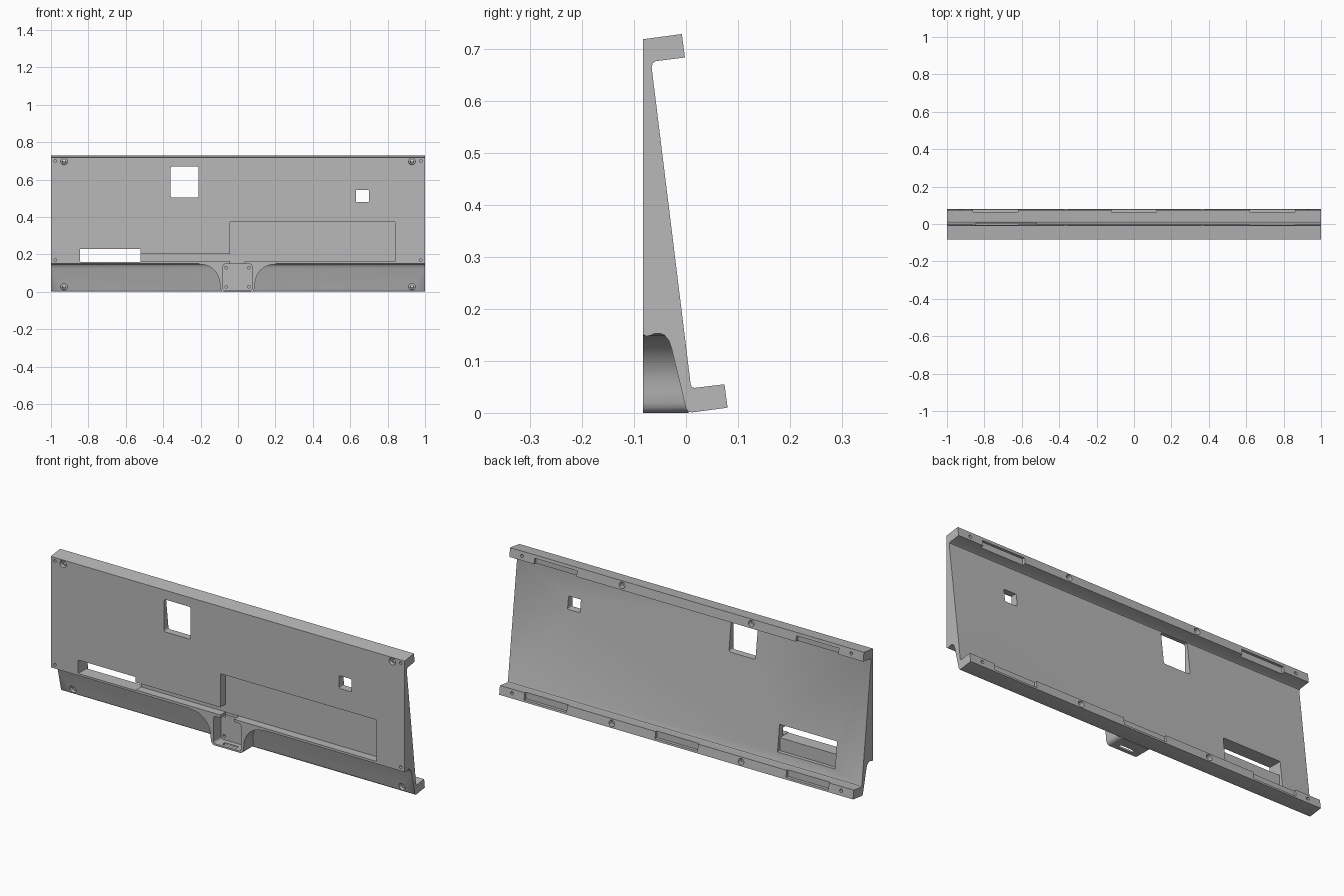
import bpy, bmesh, math
from mathutils import Matrix, Vector

cube = bpy.data.objects.get("Cube")
if cube:
    bpy.data.objects.remove(cube, do_unlink=True)

grey = bpy.data.materials.new("plain grey")
grey.use_nodes = True
grey.diffuse_color = (0.48, 0.48, 0.48, 1)
grey.node_tree.nodes["Principled BSDF"].inputs["Base Color"].default_value = (0.48, 0.48, 0.48, 1)

FRONT = -0.083
TILT = math.radians(7.3)


def finish(bm, name):
    bmesh.ops.recalc_face_normals(bm, faces=bm.faces)
    mesh = bpy.data.meshes.new(name)
    bm.to_mesh(mesh)
    bm.free()
    mesh.materials.append(grey)
    obj = bpy.data.objects.new(name, mesh)
    bpy.context.collection.objects.link(obj)
    return obj


def prism(name, points, offset):
    """Extrude a closed outline along the offset."""
    bm = bmesh.new()
    face = bm.faces.new([bm.verts.new(p) for p in points])
    out = bmesh.ops.extrude_face_region(bm, geom=[face])
    verts = [v for v in out["geom"] if isinstance(v, bmesh.types.BMVert)]
    bmesh.ops.translate(bm, verts=verts, vec=offset)
    return finish(bm, name)


def block(x, y, z, r=0):
    """Box cutter with optional rounded corners seen from the front."""
    bm = bmesh.new()
    bmesh.ops.create_cube(bm, size=1)
    for v in bm.verts:
        v.co = [lo + (c + 0.5) * (hi - lo) for c, (lo, hi) in zip(v.co, (x, y, z))]
    if r:
        edges = [e for e in bm.edges if abs(e.verts[0].co.y - e.verts[1].co.y) > 1e-4]
        bmesh.ops.bevel(bm, geom=edges, offset=r, segments=4, profile=0.5, affect="EDGES")
    return finish(bm, "cutter")


def drill(x, y, z, radius, length, tilt=0):
    """Round cutter centred on a point, running front to back."""
    bm = bmesh.new()
    place = Matrix.Translation((x, y, z)) @ Matrix.Rotation(math.pi / 2 + tilt, 4, "X")
    bmesh.ops.create_cone(bm, cap_ends=True, segments=24, radius1=radius,
                          radius2=radius, depth=length, matrix=place)
    return finish(bm, "cutter")


def boolean(target, tool, operation="DIFFERENCE"):
    mod = target.modifiers.new("join", "BOOLEAN")
    mod.operation, mod.object, mod.solver = operation, tool, "EXACT"
    bpy.context.view_layer.objects.active = target
    bpy.ops.object.modifier_apply(modifier=mod.name)
    bpy.data.objects.remove(tool, do_unlink=True)


# Main panel: wedge section with two rear flanges and a scalloped lower front
section = [(FRONT, 0.718), (-0.008, 0.728), (-0.002, 0.683), (-0.058, 0.676),
           (-0.064, 0.672), (-0.066, 0.664), (0.009, 0.055), (0.011, 0.05),
           (0.016, 0.048), (0.074, 0.055), (0.08, 0.01), (0.012, 0.001),
           (0.005, 0.002), (0, 0.008), (-0.028, 0.125), (-0.033, 0.139),
           (-0.041, 0.149), (-0.05, 0.153), (-0.06, 0.153), (-0.068, 0.149),
           (-0.076, 0.147), (FRONT, 0.151)]
panel = prism("panel", [(-1, y, z) for y, z in section], (2, 0, 0))

# Central boss with flared sides, its back following the panel
half = [(0.22, 0.156), (0.2, 0.148)]
for i in range(1, 9):
    a = math.pi / 2 * (1 - i / 8)
    half.append((0.2 - 0.106 * math.cos(a), 0.042 + 0.106 * math.sin(a)))
half += [(0.092, 0.02), (0.088, 0.009), (0.082, 0.003), (0.074, 0)]
outline = half + [(-x, z) for x, z in reversed(half)]
boss = prism("boss", [(x - 0.003, FRONT, z) for x, z in outline], (0, 0.086, 0))
for v in boss.data.vertices:
    if v.co.y > FRONT + 0.01:
        v.co.y = 0.005 - v.co.z * 0.07
boolean(panel, boss, "UNION")

cutters = [
    # Through windows
    block((-0.36, -0.21), (-0.2, 0.2), (0.505, 0.67), 0.01),
    block((0.63, 0.7), (-0.2, 0.2), (0.48, 0.545), 0.005),
    block((-0.845, -0.52), (-0.2, 0.05), (0.161, 0.23), 0.003),
    # Pocket behind the long slot
    block((-0.845, -0.52), (-0.015, 0.05), (0.095, 0.23), 0.003),
    # Front recess, cable channel and link to the boss
    block((-0.042, 0.84), (-0.2, -0.04), (0.163, 0.375), 0.004),
    block((-0.55, 0), (-0.2, -0.041), (0.164, 0.203)),
    block((-0.042, 0.036), (-0.2, -0.042), (0.12, 0.2)),
    # Boss pocket and the slot in its floor
    block((-0.08, 0.075), (-0.2, -0.022), (0.009, 0.149), 0.012),
    block((-0.042, 0.036), (-0.066, -0.046), (-0.05, 0.05)),
]

# Boss pocket screw holes
for x in (-0.063, 0.058):
    for z in (0.028, 0.13):
        cutters.append(drill(x, -0.02, z, 0.007, 0.02))

for side in (-1, 1):
    # Counterbored corner screws through both flanges
    for y, z, face in ((-0.04, 0.7, FRONT), (0.04, 0.03, -0.002)):
        cutters.append(drill(side * 0.93, y, z, 0.008, 0.2, TILT))
        cutters.append(drill(side * 0.93, face - 0.02, z - 0.005, 0.018, 0.07, TILT))
    # Small pin holes at the panel corners
    for z in (0.17, 0.7):
        cutters.append(drill(side * 0.977, FRONT, z, 0.007, 0.04))
    # Rear flange holes
    for y, z in ((-0.005, 0.706), (0.077, 0.032)):
        cutters.append(drill(side * 0.365, y, z, 0.016, 0.06, TILT))
    # Outer notches along the flange edges
    lo, hi = sorted((side * 0.62, side * 0.86))
    cutters.append(block((lo, hi), (-0.019, 0.05), (0.66, 0.712)))
    cutters.append(block((lo, hi), (0.063, 0.12), (0.02, 0.08)))

# Middle notch on the lower flange
cutters.append(block((-0.12, 0.12), (0.063, 0.12), (0.02, 0.08)))

for tool in cutters:
    boolean(panel, tool)

# Smooth the curved areas and keep the edges crisp
bpy.ops.object.select_all(action="DESELECT")
panel.select_set(True)
bpy.context.view_layer.objects.active = panel
bpy.ops.object.shade_smooth_by_angle(angle=math.radians(28))
